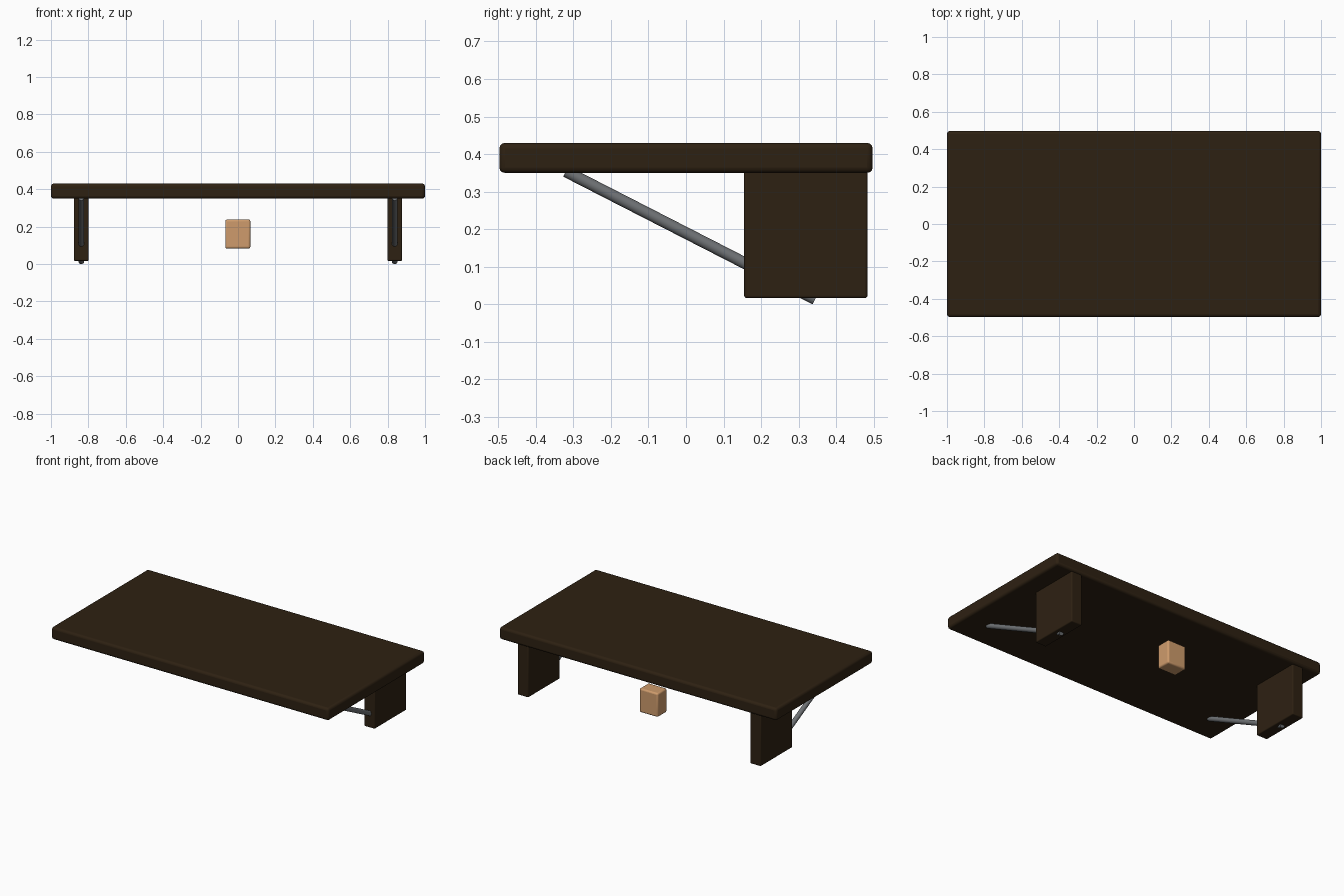
import bpy
from mathutils import Vector

cube = bpy.data.objects.get("Cube")
if cube:
    bpy.data.objects.remove(cube, do_unlink=True)


def material(name, rgb, roughness=0.6):
    mat = bpy.data.materials.new(name)
    mat.use_nodes = True
    mat.diffuse_color = (*rgb, 1)
    bsdf = mat.node_tree.nodes["Principled BSDF"]
    bsdf.inputs["Base Color"].default_value = (*rgb, 1)
    bsdf.inputs["Roughness"].default_value = roughness
    return mat


dark_wood = material("dark_wood", (0.027, 0.015, 0.006))
pale_wood = material("pale_wood", (0.62, 0.33, 0.15))
steel = material("steel", (0.16, 0.17, 0.18), 0.4)


def finish(obj, name, mat):
    obj.name = name
    obj.data.materials.append(mat)
    bpy.ops.object.shade_smooth_by_angle()
    return obj


def rounded_box(name, low, high, bevel, mat):
    low, high = Vector(low), Vector(high)
    bpy.ops.mesh.primitive_cube_add(size=1, location=(low + high) / 2)
    obj = bpy.context.object
    obj.scale = high - low
    bpy.ops.object.transform_apply(location=False, rotation=False, scale=True)
    mod = obj.modifiers.new("rounded_edges", "BEVEL")
    mod.width = bevel
    mod.segments = 3
    return finish(obj, name, mat)


def rod(name, start, end, radius, mat):
    start, end = Vector(start), Vector(end)
    axis = end - start
    bpy.ops.mesh.primitive_cylinder_add(
        vertices=24, radius=radius, depth=axis.length, location=(start + end) / 2,
        rotation=axis.to_track_quat("Z", "Y").to_euler())
    return finish(bpy.context.object, name, mat)


# Table slab
rounded_box("tabletop", (-1, -0.497, 0.35), (1, 0.497, 0.43), 0.015, dark_wood)

# Rear support panels, each with a slanted brace through it
for side, label in ((1, "left"), (-1, "right")):
    x = side * 0.838
    rounded_box(label + "_support", (x - 0.039, 0.155, 0.017),
                (x + 0.039, 0.483, 0.36), 0.006, dark_wood)
    rod(label + "_brace", (x, -0.32, 0.354), (x, 0.344, 0.0138), 0.0155, steel)

# Small block under the back of the slab
rounded_box("hanging_block", (-0.068, 0.292, 0.083), (0.066, 0.388, 0.238),
            0.01, pale_wood)
